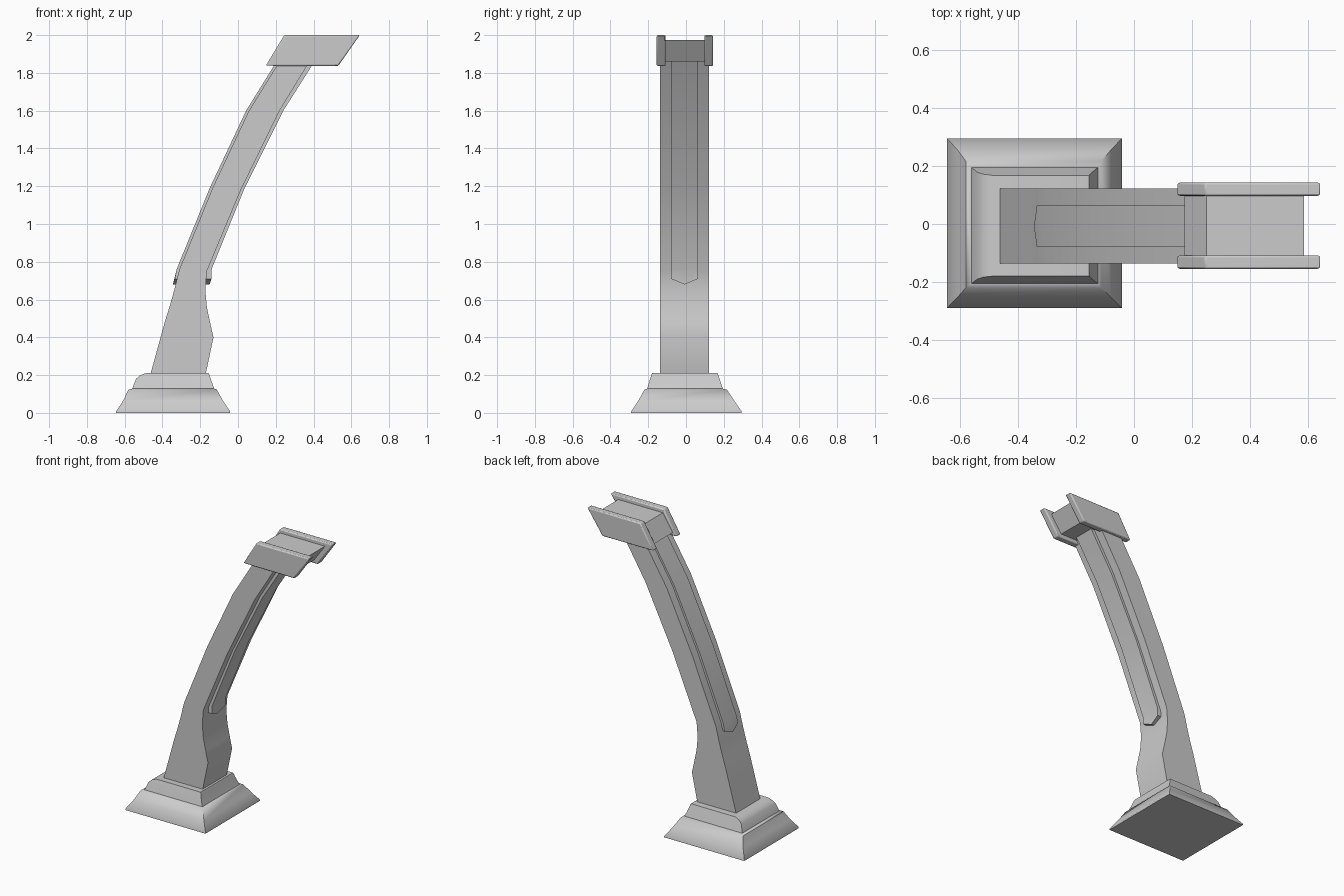
import bpy, bmesh

cube = bpy.data.objects.get("Cube")
if cube:
    bpy.data.objects.remove(cube)

stone = bpy.data.materials.new("grey_stone")
stone.use_nodes = True
grey = (0.6, 0.6, 0.6, 1)
stone.diffuse_color = grey
stone.node_tree.nodes["Principled BSDF"].inputs["Base Color"].default_value = grey


def finish(bm, name, angle=0.6, bevel=0):
    bmesh.ops.recalc_face_normals(bm, faces=bm.faces)
    mesh = bpy.data.meshes.new(name)
    bm.to_mesh(mesh)
    bm.free()
    mesh.materials.append(stone)
    obj = bpy.data.objects.new(name, mesh)
    bpy.context.collection.objects.link(obj)
    bpy.ops.object.select_all(action='DESELECT')
    obj.select_set(True)
    bpy.context.view_layer.objects.active = obj
    if bevel:
        mod = obj.modifiers.new("soft_edges", 'BEVEL')
        mod.width = bevel
        mod.segments = 2
    bpy.ops.object.shade_smooth_by_angle(angle=angle)
    return obj


def loft(name, rings, **kw):
    """Skin a stack of four-cornered rings and close both ends."""
    bm = bmesh.new()
    loops = [[bm.verts.new(p) for p in ring] for ring in rings]
    for a, b in zip(loops, loops[1:]):
        for i in range(4):
            j = (i + 1) % 4
            bm.faces.new((a[i], a[j], b[j], b[i]))
    bm.faces.new(loops[0])
    bm.faces.new(loops[-1])
    return finish(bm, name, **kw)


def slab(name, profile, y0, y1, **kw):
    """Four-sided side profile drawn out across y."""
    return loft(name, [[(x, y, z) for x, z in profile] for y in (y0, y1)], **kw)


def panel(name, path, depth):
    """Raised strip following the shaft, with a pointed lower end."""
    bm = bmesh.new()
    rows = []
    for i, (x, z) in enumerate(path):
        tip = 0.03 if i == 0 else 0
        rows.append([bm.verts.new(p) for p in
                     ((x + tip / 3, -0.08, z + tip), (x, -0.008, z), (x + tip / 3, 0.064, z + tip))])
    for a, b in zip(rows, rows[1:]):
        for i in range(2):
            bm.faces.new((a[i], a[i + 1], b[i + 1], b[i]))
    out = bmesh.ops.extrude_face_region(bm, geom=bm.faces[:], use_keep_orig=True)
    moved = [v for v in out["geom"] if isinstance(v, bmesh.types.BMVert)]
    bmesh.ops.translate(bm, verts=moved, vec=(depth, 0, 0))
    return finish(bm, name)


# Stepped plinth: x range, y range and height of each moulding
steps = [(-.645, -.042, -.29, .295, 0), (-.645, -.042, -.29, .295, .008),
         (-.608, -.08, -.252, .255, .065), (-.58, -.112, -.22, .217, .123),
         (-.56, -.125, -.205, .195, .128), (-.54, -.145, -.19, .178, .18),
         (-.52, -.15, -.183, .172, .198), (-.49, -.155, -.18, .168, .21)]
loft("plinth", [[(a, c, z), (b, c, z), (b, d, z), (a, d, z)]
                for a, b, c, d, z in steps], angle=0.8)

# Curved shaft: outer edge and inner edge at each level
levels = [(-.465, .2, -.172, .2), (-.41, .4, -.13, .4), (-.385, .49, -.148, .48),
          (-.36, .57, -.165, .56), (-.335, .66, -.173, .65), (-.31, .76, -.165, .75),
          (-.135, 1.19, .015, 1.18), (.058, 1.6, .22, 1.6), (.225, 1.87, .385, 1.87)]
loft("shaft", [[(a, -.137, za), (b, -.137, zb), (b, .122, zb), (a, .122, za)]
               for a, za, b, zb in levels])

# Raised panels on both curved faces
panel("outer_panel", [(-.345, .68), (-.325, .76), (-.15, 1.19), (.043, 1.6), (.207, 1.865)], .05)
panel("inner_panel", [(-.15, .68), (-.14, .76), (.035, 1.19), (.24, 1.6), (.408, 1.865)], -.05)

# Slanted cap: a block held between two side plates
slab("cap_block", [(.175, 1.86), (.25, 1.975), (.586, 1.975), (.505, 1.86)], -.12, .105)
for label, y0, y1 in (("right", -.155, -.108), ("left", .097, .143)):
    slab("cap_plate_" + label, [(.147, 1.838), (.53, 1.836), (.645, 2), (.245, 2)],
         y0, y1, bevel=.007)
